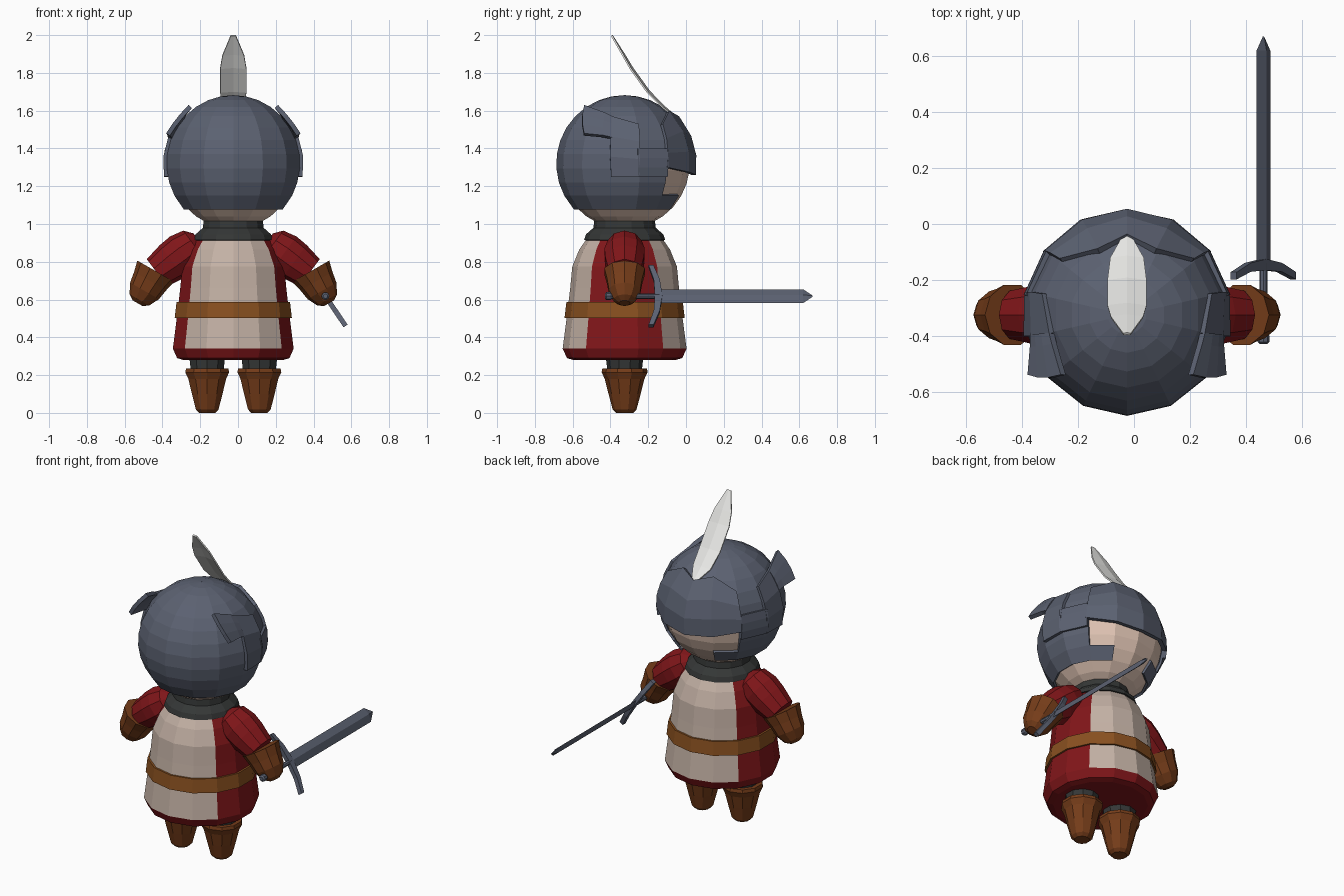
import bpy, bmesh, math
from mathutils import Vector, Matrix

if "Cube" in bpy.data.objects:
    bpy.data.objects.remove(bpy.data.objects["Cube"])

CX, CY, HZ = -0.025, -0.325, 1.32      # body axis and head centre height
SEG = 14


def material(name, r, g, b):
    m = bpy.data.materials.new(name)
    m.diffuse_color = (r, g, b, 1)
    m.use_nodes = True
    m.node_tree.nodes["Principled BSDF"].inputs["Base Color"].default_value = m.diffuse_color
    return m


STEEL = material("steel", 0.105, 0.12, 0.165)
SKIN = material("skin", 0.74, 0.55, 0.45)
CREAM = material("cream_cloth", 0.55, 0.44, 0.375)
RED = material("red_cloth", 0.22, 0.008, 0.01)
LEATHER = material("brown_leather", 0.18, 0.046, 0.01)
BELT = material("belt_leather", 0.25, 0.08, 0.014)
DARK = material("dark_cloth", 0.035, 0.038, 0.037)
WHITE = material("feather_white", 0.8, 0.8, 0.78)


def make(name, verts, faces, mats, rule=None, thick=0, fix=False):
    me = bpy.data.meshes.new(name)
    me.from_pydata([tuple(v) for v in verts], [], faces)
    for m in mats:
        me.materials.append(m)
    if rule:
        for p in me.polygons:
            p.material_index = rule(p.center)
    if fix:
        bm = bmesh.new()
        bm.from_mesh(me)
        bmesh.ops.recalc_face_normals(bm, faces=bm.faces)
        bm.to_mesh(me)
        bm.free()
    ob = bpy.data.objects.new(name, me)
    bpy.context.collection.objects.link(ob)
    if thick:
        s = ob.modifiers.new("thickness", 'SOLIDIFY')
        s.thickness, s.offset = thick, -1
    return ob


def lathe(name, profile, mats, n=SEG, start=(CX, CY, 0), axis=(0, 0, 1),
          caps=True, keep=None, rule=None, thick=0):
    """Revolve (radius, height) pairs, lowest first, about an axis."""
    rot = Vector(axis).to_track_quat('Z', 'Y').to_matrix() if axis != (0, 0, 1) else Matrix.Identity(3)
    verts, faces = [], []
    for r, h in profile:
        for j in range(n):
            a = math.pi / 2 + math.tau * j / n
            verts.append(Vector(start) + rot @ Vector((r * math.cos(a), r * math.sin(a), h)))
    for i in range(len(profile) - 1):
        for j in range(n):
            k = (j + 1) % n
            if keep is None or keep(i, j):
                faces.append((i * n + j, i * n + k, i * n + n + k, i * n + n + j))
    if caps:
        faces.append(tuple(reversed(range(n))))
        faces.append(tuple(range(len(verts) - n, len(verts))))
    return make(name, verts, faces, mats, rule, thick)


def ball_profile(radius, angles):
    return [(max(0.003, radius * math.cos(math.radians(a))),
             HZ + radius * math.sin(math.radians(a))) for a in angles]


# Head and helmet shell with a face opening that narrows at the chin
lathe("head", ball_profile(0.345, range(-78, 91, 12)), [SKIN])
angles = [-42, -28, -16, -4, 8, 20, 32, 44, 56, 68, 79, 90]


def helmet_face(i, j):
    from_front = min(j + 0.5, SEG - j - 0.5)
    return not (from_front < (1 if i == 0 else 2) and i < 5)


lathe("helmet", ball_profile(0.362, angles), [STEEL], caps=False, keep=helmet_face, thick=0.014)


# Curved armour plates: columns of (bottom angle, bottom z, top angle, top z, radius)
def plate(name, cols, mirror=False):
    if mirror:
        cols = [(-a, b, -c, d, r) for a, b, c, d, r in reversed(cols)]
    verts, faces, rows = [], [], 4
    for a0, z0, a1, z1, rad in cols:
        for i in range(rows):
            t = i / (rows - 1)
            a, z = math.radians(a0 + (a1 - a0) * t), z0 + (z1 - z0) * t
            r = math.sqrt(rad ** 2 - (z - HZ) ** 2)
            verts.append((CX + r * math.sin(a), CY + r * math.cos(a), z))
    for k in range(len(cols) - 1):
        for i in range(rows - 1):
            p = k * rows + i
            faces.append((p, p + 1, p + rows + 1, p + rows))
    make(name, verts, faces, [STEEL], thick=0.024)


plate("visor", [(-53, 1.30, -50, 1.53, 0.378), (-26, 1.275, -24, 1.60, 0.382),
                (0, 1.26, 0, 1.57, 0.382),
                (26, 1.275, 24, 1.60, 0.382), (53, 1.30, 50, 1.53, 0.378)])
for side, flip in (("right", False), ("left", True)):
    plate(side + "_visor_arm", [(52, 1.25, 52, 1.40, 0.377), (79, 1.25, 79, 1.40, 0.377)], flip)
    plate(side + "_temple_plate", [(78, 1.25, 76, 1.53, 0.377), (101, 1.25, 103, 1.57, 0.38)], flip)
    plate(side + "_temple_wing", [(101, 1.46, 103, 1.57, 0.38), (108, 1.47, 111, 1.59, 0.395),
                                  (121, 1.48, 132, 1.63, 0.445)], flip)

# Feather plume, ridged along its middle
stations = [(-0.04, 1.56, 0.015), (-0.12, 1.62, 0.06), (-0.20, 1.70, 0.07),
            (-0.29, 1.825, 0.07), (-0.33, 1.895, 0.058), (-0.39, 2.0, 0.014)]
verts, faces = [], []
for y, z, w in stations:
    verts += [(CX - w, y, z), (CX, y + 0.12 * w, z + 0.08 * w), (CX + w, y, z)]
for i in range(len(stations) - 1):
    for k in (0, 1):
        p = i * 3 + k
        faces.append((p, p + 3, p + 4, p + 1))
make("feather", verts, faces, [WHITE], thick=0.009)

# Collar
lathe("collar", [(0.14, 0.905), (0.215, 0.915), (0.205, 0.945), (0.165, 0.98),
                 (0.16, 1.022), (0.13, 1.022)], [DARK])


# Tunic: cream front and back panels, red sides and hem
def tunic_rule(c):
    a = math.degrees(math.atan2(abs(c.x - CX), abs(c.y - CY)))
    return 1 if a < 51.4 and 0.34 < c.z < 0.92 else 0


lathe("tunic", [(0.27, 0.28), (0.305, 0.29), (0.328, 0.34), (0.302, 0.54), (0.288, 0.66),
                (0.277, 0.775), (0.24, 0.865), (0.195, 0.93)], [RED, CREAM], rule=tunic_rule)
lathe("belt", [(0.29, 0.503), (0.318, 0.503), (0.308, 0.588), (0.28, 0.588)], [BELT])

# Legs, boots and arms
for side, s in (("right", 1), ("left", -1)):
    x = CX + s * 0.138
    lathe(side + "_leg", [(0.085, 0.17), (0.1, 0.3)], [DARK], 10, (x, CY, 0))
    lathe(side + "_boot", [(0.045, 0.0), (0.063, 0.018), (0.085, 0.1), (0.105, 0.18),
                           (0.122, 0.215), (0.118, 0.235), (0.09, 0.235)], [LEATHER], 10, (x, CY, 0))
    lathe(side + "_sleeve", [(0.05, 0), (0.095, 0.035), (0.112, 0.11), (0.108, 0.18),
                             (0.09, 0.28)], [RED], 10,
          (CX + s * 0.18, CY, 0.91), (s * 0.8, 0, -0.6))
    lathe(side + "_glove", [(0.08, 0), (0.113, 0), (0.098, 0.06), (0.088, 0.12),
                            (0.06, 0.175), (0.03, 0.195)], [LEATHER], 10,
          (CX + s * 0.41, CY, 0.75), (s * 0.5, 0, -0.87))

# Sword held forward; its wide direction is tilted like the guard
SX, SZ = 0.463, 0.618
wide, thin = Vector((0.56, 0, -0.83)), Vector((0.83, 0, 0.56))
centre = Vector((SX, 0, SZ))
verts = []
for y, w, t in [(-0.16, 0.044, 0.013), (0.62, 0.044, 0.013), (0.67, 0.004, 0.003)]:
    for a, b in ((1, 0), (0, 1), (-1, 0), (0, -1)):
        verts.append(centre + Vector((0, y, 0)) + wide * (a * w) + thin * (b * t))
faces = [(i * 4 + j, i * 4 + (j + 1) % 4, i * 4 + 4 + (j + 1) % 4, i * 4 + 4 + j)
         for i in (0, 1) for j in range(4)] + [(3, 2, 1, 0), (8, 9, 10, 11)]
make("sword_blade", verts, faces, [STEEL], fix=True)

# Curved guard swept along the wide direction
bar = [(-0.19, -0.185, 0.013), (-0.1, -0.155, 0.016), (0, -0.145, 0.02),
       (0.1, -0.155, 0.016), (0.19, -0.185, 0.013)]
verts = []
for d, y, h in bar:
    for a, b in ((1, 1), (-1, 1), (-1, -1), (1, -1)):
        verts.append(centre + Vector((0, y + a * h, 0)) + wide * d + thin * (b * 0.013))
faces = [(i * 4 + j, i * 4 + (j + 1) % 4, i * 4 + 4 + (j + 1) % 4, i * 4 + 4 + j)
         for i in range(4) for j in range(4)] + [(3, 2, 1, 0), (16, 17, 18, 19)]
make("sword_guard", verts, faces, [STEEL], fix=True)
lathe("sword_grip", [(0.012, 0), (0.021, 0.008), (0.021, 0.03), (0.014, 0.04), (0.014, 0.29)],
      [STEEL], 8, (SX, -0.43, SZ), (0, 1, 0))
